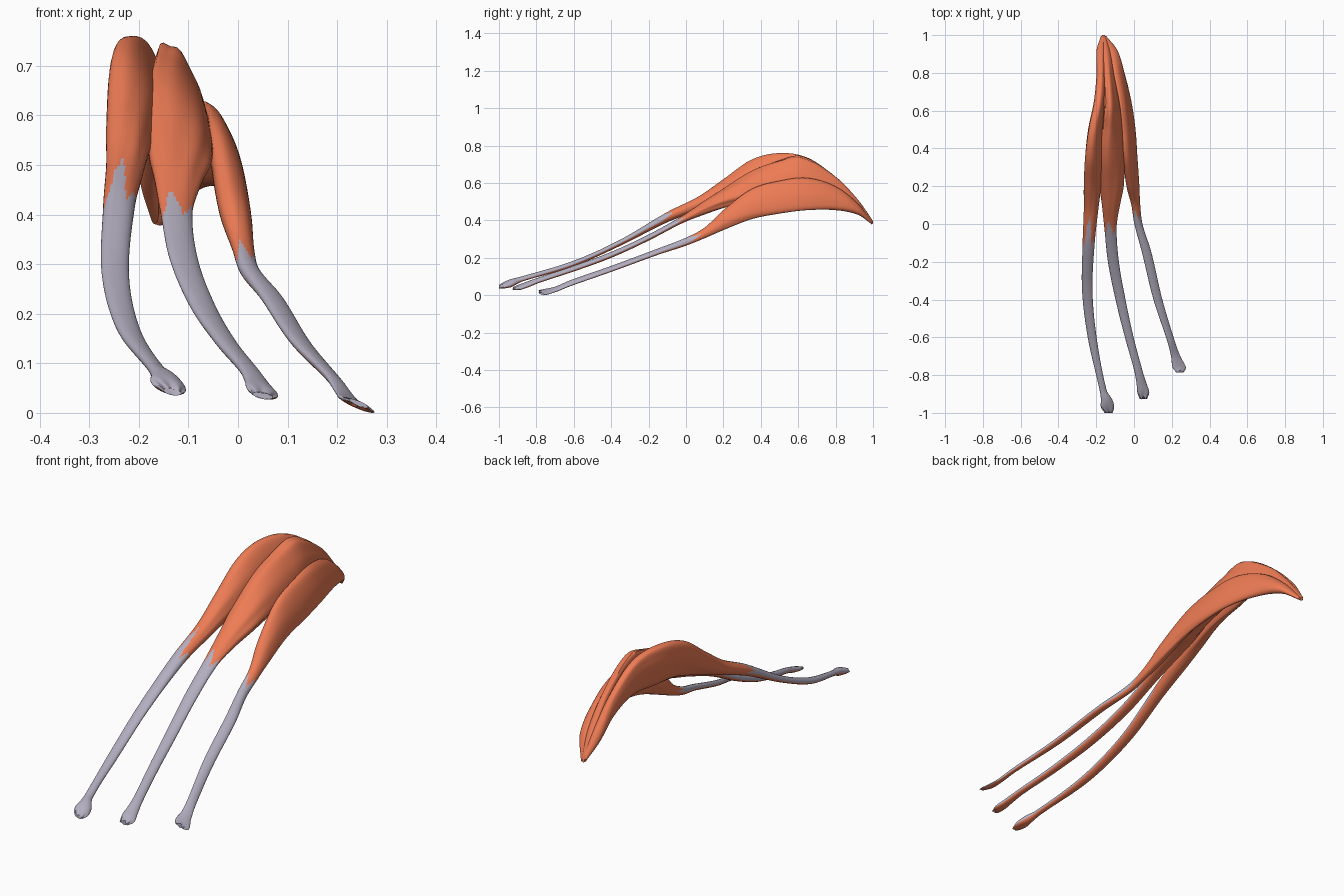
import bpy, bmesh
from math import sin, cos, pi, asin


def material(name, color):
    m = bpy.data.materials.new(name)
    m.diffuse_color = color
    return m


RED = material("muscle", (0.85, 0.20, 0.09, 1))
GREY = material("tendon", (0.46, 0.43, 0.53, 1))
SIDES, STEPS = 40, 170


def sample(rows, y):
    """Smooth interpolation of a section table at position y."""
    n = len(rows)
    i = max(k for k in range(n - 1) if rows[k][0] <= y + 1e-9)
    a, b = rows[i], rows[i + 1]
    p, q = rows[max(i - 1, 0)], rows[min(i + 2, n - 1)]
    h = b[0] - a[0]
    t = (y - a[0]) / h
    out = []
    for k in range(1, len(a)):
        ma = (b[k] - p[k]) / (b[0] - p[0]) * h
        mb = (q[k] - a[k]) / (q[0] - a[0]) * h
        out.append((2*t**3 - 3*t*t + 1) * a[k] + (t**3 - 2*t*t + t) * ma
                   + (3*t*t - 2*t**3) * b[k] + (t**3 - t*t) * mb)
    return out


def strand(name, rows, split, spike, fibre):
    """Loft tilted oval sections (y, left, right, bottom, top, tilt) into one muscle and its tendon."""
    bm = bmesh.new()
    y0, y1 = rows[0][0], rows[-1][0]
    rings = []
    for j in range(STEPS + 1):
        u = j / STEPS
        # denser rings at both ends
        y = y0 + (y1 - y0) * (0.6 * u + 0.4 * (1 - cos(pi * u)) / 2)
        y = min(max(y, y0), y1)
        xl, xr, zb, zt, tilt = sample(rows, y)
        belly = max(0, min(1, (y - split) / 0.2)) * max(0, min(1, (0.95 - y) / 0.2))
        ring = []
        for s in range(SIDES):
            a = 2 * pi * s / SIDES
            # shallow lengthwise fibre grooves on the belly
            r = 1 + fibre * belly * sin(7 * a + 5 * y) * (0.6 + 0.4 * sin(9 * y + a))
            # ragged fringe at the free tendon end
            dy = 0.008 * sin(5 * a) * max(0, 1 - (y - y0) / 0.04)
            x = (xl + xr) / 2 + (xr - xl) / 2 * cos(a) * r
            z = (zb + zt) / 2 + (zt - zb) / 2 * sin(a + tilt) * r
            ring.append(bm.verts.new((x, max(y + dy, -1), max(z, 0))))
        rings.append(ring)
    for j in range(STEPS):
        for s in range(SIDES):
            t = (s + 1) % SIDES
            f = bm.faces.new((rings[j][s], rings[j][t], rings[j + 1][t], rings[j + 1][s]))
            a = 2 * pi * (s + 0.5) / SIDES
            # jagged border between tendon and belly, with one long grey spike
            edge = split + 0.02 * asin(sin(4 * a)) + spike * max(0, 1 - abs(a - 1.6) / 0.6)
            under = pi + 0.25 < a < 2 * pi - 0.25
            f.material_index = 0 if under or f.calc_center_median().y > edge else 1
    bm.faces.new(rings[0]).material_index = 1
    bm.faces.new(rings[-1])
    bmesh.ops.recalc_face_normals(bm, faces=bm.faces)
    me = bpy.data.meshes.new(name)
    bm.to_mesh(me)
    bm.free()
    me.materials.append(RED)
    me.materials.append(GREY)
    ob = bpy.data.objects.new(name, me)
    bpy.context.collection.objects.link(ob)
    bpy.ops.object.select_all(action='DESELECT')
    ob.select_set(True)
    bpy.context.view_layer.objects.active = ob
    bpy.ops.object.shade_smooth_by_angle(angle=0.9)


# left muscle with the longest tendon
strand("left_muscle_and_tendon", [
    (-1.00, -.150, -.115, .035, .050, -.4),
    (-.97, -.175, -.105, .037, .072, -.5),
    (-.93, -.175, -.115, .045, .088, -.4),
    (-.88, -.182, -.145, .072, .100, -.3),
    (-.60, -.245, -.198, .155, .185, -.1),
    (-.35, -.275, -.220, .265, .298, 0),
    (-.10, -.272, -.208, .390, .445, 0),
    (.07, -.266, -.190, .455, .530, -.1),
    (.20, -.266, -.175, .500, .620, -.3),
    (.35, -.260, -.158, .540, .725, -.5),
    (.50, -.243, -.150, .555, .762, -.5),
    (.65, -.212, -.140, .560, .737, -.4),
    (.80, -.198, -.145, .515, .632, -.2),
    (.92, -.198, -.152, .440, .510, 0),
    (.995, -.175, -.155, .380, .405, 0)], -.10, .15, .03)

# middle muscle
strand("middle_muscle_and_tendon", [
    (-.92, .030, .070, .027, .042, -.5),
    (-.89, .017, .081, .028, .058, -.6),
    (-.85, .014, .068, .040, .073, -.5),
    (-.78, .002, .046, .068, .098, -.4),
    (-.60, -.048, -.002, .127, .158, -.3),
    (-.40, -.098, -.045, .200, .232, -.2),
    (-.20, -.138, -.080, .292, .325, -.2),
    (-.02, -.157, -.092, .385, .425, -.2),
    (.10, -.170, -.075, .432, .505, -.2),
    (.20, -.182, -.057, .465, .570, -.3),
    (.35, -.182, -.053, .500, .665, -.5),
    (.50, -.172, -.057, .520, .722, -.6),
    (.62, -.162, -.070, .535, .742, -.6),
    (.80, -.160, -.105, .515, .635, -.4),
    (.92, -.168, -.125, .440, .510, -.2),
    (1.00, -.170, -.155, .380, .395, 0)], -.03, .03, .05)

# right muscle with the shortest tendon
strand("right_muscle_and_tendon", [
    (-.78, .225, .262, .010, .028, -.9),
    (-.76, .205, .275, .000, .033, -1.1),
    (-.70, .196, .245, .016, .046, -.9),
    (-.62, .176, .216, .048, .080, -.7),
    (-.40, .103, .150, .125, .157, -.5),
    (-.15, .042, .092, .216, .250, -.4),
    (.00, .002, .045, .265, .308, -.3),
    (.10, -.014, .033, .305, .362, -.3),
    (.20, -.040, .028, .348, .455, -.4),
    (.35, -.058, .018, .408, .568, -.6),
    (.50, -.066, .008, .437, .612, -.7),
    (.65, -.082, -.014, .455, .626, -.7),
    (.80, -.118, -.050, .455, .582, -.5),
    (.92, -.147, -.088, .430, .490, -.2),
    (.995, -.168, -.147, .378, .396, 0)], .05, 0, .02)
